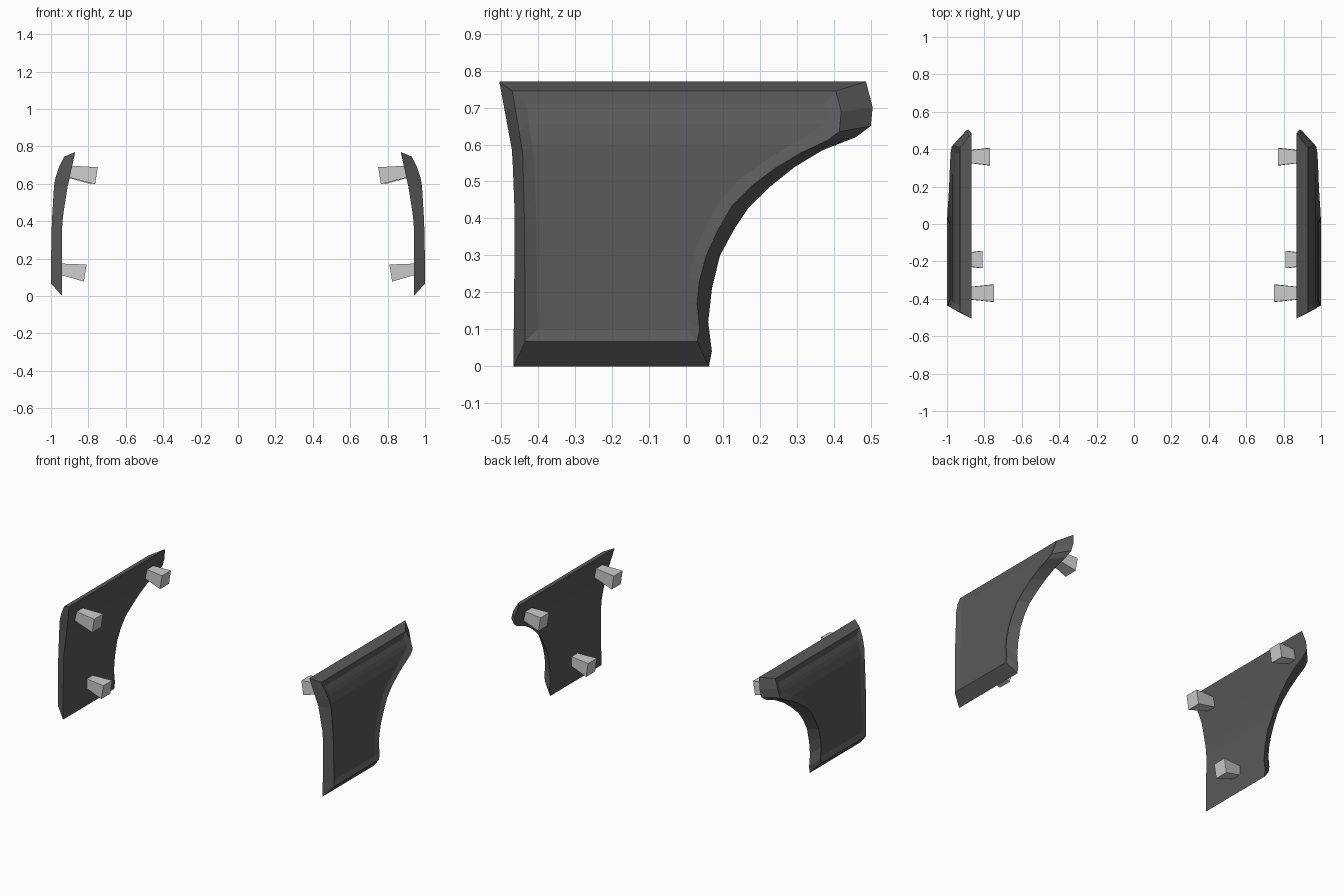
import bpy, bmesh, math
from mathutils import Vector, Matrix

if "Cube" in bpy.data.objects:
    bpy.data.objects.remove(bpy.data.objects["Cube"])


def interp(table, z):
    """Piecewise linear lookup in (z, value) pairs."""
    if z <= table[0][0]:
        return table[0][1]
    for (z0, a), (z1, b) in zip(table, table[1:]):
        if z <= z1:
            return a + (b - a) * (z - z0) / (z1 - z0)
    return table[-1][1]


def finish(bm, name, mat=None):
    bmesh.ops.recalc_face_normals(bm, faces=bm.faces)
    me = bpy.data.meshes.new(name)
    bm.to_mesh(me)
    bm.free()
    ob = bpy.data.objects.new(name, me)
    bpy.context.collection.objects.link(ob)
    if mat:
        me.materials.append(mat)
    ob.modifiers.new("Mirror", 'MIRROR').use_axis = (True, False, False)
    return ob


dark = bpy.data.materials.new("dark_grey")
dark.diffuse_color = (0.1, 0.1, 0.1, 1)
dark.use_nodes = True
dark.node_tree.nodes["Principled BSDF"].inputs["Base Color"].default_value = dark.diffuse_color

# Cross-section of the panel: x of the back face and of the raised rim by height
back_x = [(0, .94), (.4, .94), (.58, .912), (.77, .87)]
rim_x = [(.067, 1.0), (.3, .998), (.4, .995), (.6, .983), (.67, .966), (.745, .93)]

# Curved rear edge (y, z) and straight front edge (z, y) of the three loops
outline = [(.062, 0), (.07, .04), (.06, .12), (.07, .21), (.092, .3), (.13, .37), (.17, .43),
           (.23, .488), (.295, .54), (.37, .585), (.46, .62), (.5, .65), (.505, .7), (.487, .77)]
rim = [(.03, .067), (.037, .1), (.03, .17), (.036, .23), (.055, .3), (.087, .37), (.125, .435),
       (.18, .49), (.24, .535), (.31, .577), (.38, .61), (.415, .635), (.42, .69), (.405, .745)]
recess = [(0, .1), (.005, .125), (0, .175), (.006, .24), (.026, .315), (.058, .39), (.098, .455),
          (.155, .515), (.22, .56), (.285, .6), (.34, .63), (.375, .655), (.383, .68), (.375, .71)]
outline_front = [(0, -.467), (.4, -.463), (.58, -.47), (.77, -.505)]
rim_front = [(.067, -.435), (.4, -.437), (.58, -.442), (.745, -.47)]
recess_front = [(.1, -.402), (.4, -.405), (.55, -.41), (.71, -.432)]

# Side panel: flat-shaded loops bridged from back edge to rim to recess
bm = bmesh.new()


def loop(rear, front, xs, dx=0):
    pts = rear + [(interp(front, z), z) for _, z in reversed(rear)]
    return [bm.verts.new((interp(xs, z) + dx, y, z)) for y, z in pts]


def fill(vs):
    n = len(vs)
    for i in range(n // 2 - 1):
        bm.faces.new((vs[i], vs[i + 1], vs[n - 2 - i], vs[n - 1 - i]))


loops = [loop(outline, outline_front, back_x),
         loop(rim, rim_front, rim_x),
         loop(recess, recess_front, rim_x, -.012)]
for a, b in zip(loops, loops[1:]):
    for i in range(len(a)):
        j = (i + 1) % len(a)
        bm.faces.new((a[i], a[j], b[j], b[i]))
fill(loops[0])
fill(loops[2])
finish(bm, "side_panel", dark)

# Mounting pegs: square frustums that widen inwards and tip down slightly
pegs = {"upper_rear_peg": (.777, .36, .643, .15),
        "upper_front_peg": (.757, -.37, .643, .17),
        "lower_peg": (.817, -.19, .123, .14)}
for name, (x, y, z, length) in pegs.items():
    bm = bmesh.new()
    bmesh.ops.create_cube(bm, size=1)
    for v in bm.verts:
        half = .046 if v.co.x < 0 else .029
        v.co = Vector((0 if v.co.x < 0 else length,
                       math.copysign(half, v.co.y), math.copysign(half, v.co.z)))
    bm.transform(Matrix.Translation((x, y, z)) @ Matrix.Rotation(math.radians(-9), 4, 'Y'))
    finish(bm, name)
